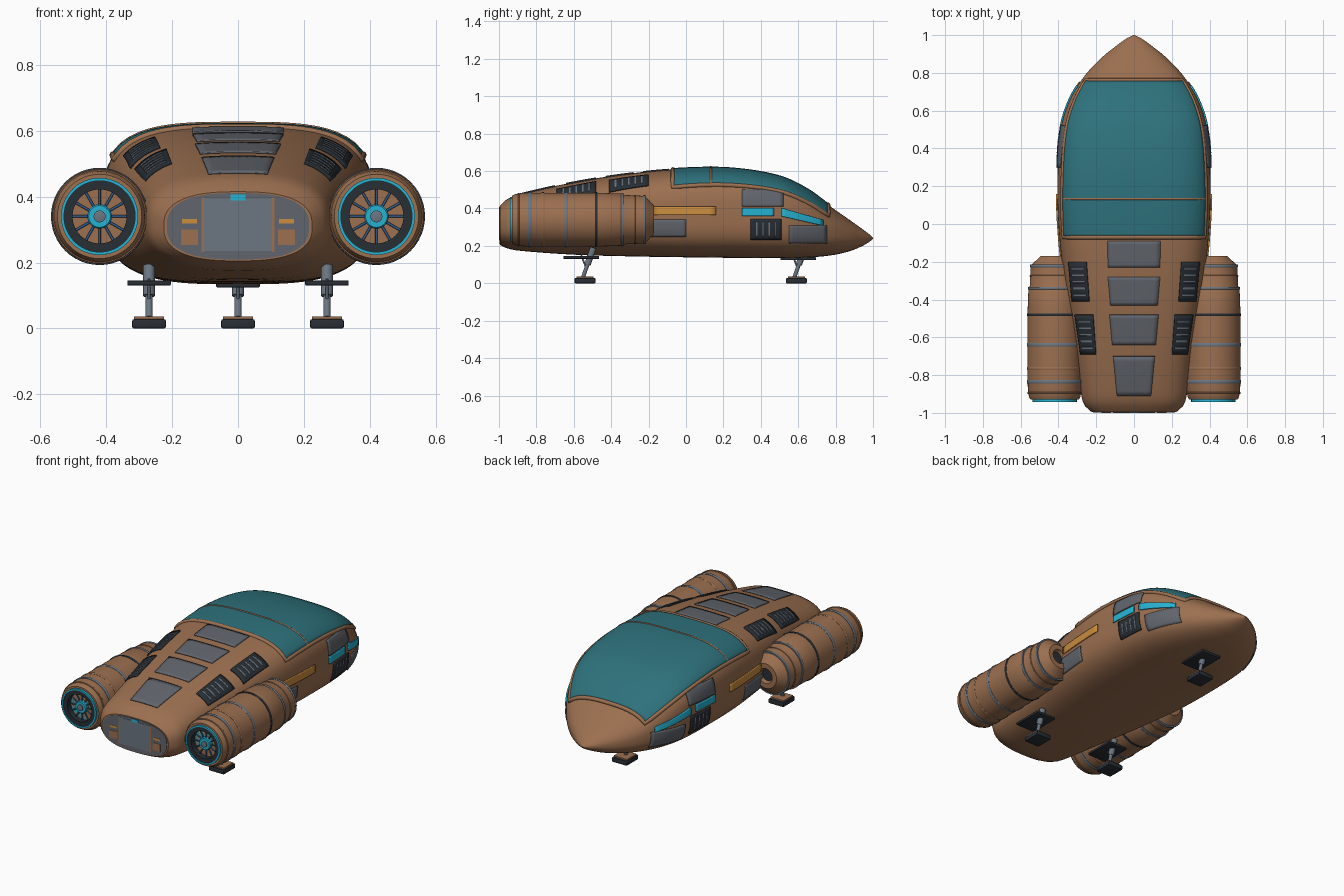
import bpy, bmesh, math
from mathutils import Vector

if "Cube" in bpy.data.objects:
    bpy.data.objects.remove(bpy.data.objects["Cube"])


def material(name, rgb):
    m = bpy.data.materials.new(name)
    m.use_nodes = True
    m.diffuse_color = (*rgb, 1)
    m.node_tree.nodes["Principled BSDF"].inputs["Base Color"].default_value = (*rgb, 1)
    return m


BROWN = material("copper brown", (.33, .16, .08))
TEAL = material("teal glass", (.027, .165, .2))
GREY = material("panel grey", (.12, .13, .15))
STEEL = material("steel", (.15, .18, .22))
DARK = material("charcoal", (.022, .028, .036))
CYAN = material("cyan light", (.02, .45, .65))
AMBER = material("amber", (.6, .27, .05))
BLUE = material("vane blue", (.03, .1, .24))


def finish(name, bm, mat, angle=35):
    me = bpy.data.meshes.new(name)
    bm.to_mesh(me)
    bm.free()
    ob = bpy.data.objects.new(name, me)
    bpy.context.collection.objects.link(ob)
    me.materials.append(mat)
    bpy.ops.object.select_all(action='DESELECT')
    ob.select_set(True)
    bpy.context.view_layer.objects.active = ob
    bpy.ops.object.shade_smooth_by_angle(angle=math.radians(angle))
    return ob


# Hull stations: y, half width, top, bottom, section exponent
STATIONS = [
    (-.995, .225, .415, .205, 2.6), (-.96, .262, .448, .188, 2.6), (-.9, .28, .473, .175, 2.6),
    (-.6, .32, .54, .153, 2.8), (-.3, .37, .587, .144, 3), (0, .4, .613, .139, 3.3),
    (.25, .405, .612, .136, 3.3), (.5, .388, .57, .134, 3.2), (.65, .343, .5, .138, 3),
    (.78, .265, .405, .15, 2.6), (.88, .172, .335, .173, 2.4), (.95, .085, .285, .203, 2.2),
    (.985, .035, .258, .225, 2), (1, .003, .243, .239, 2)]


def station(y):
    # Cubic Hermite interpolation between stations
    k = max(0, min(len(STATIONS) - 2, sum(s[0] <= y for s in STATIONS) - 1))
    a, b = STATIONS[k], STATIONS[k + 1]
    p, q = STATIONS[max(k - 1, 0)], STATIONS[min(k + 2, len(STATIONS) - 1)]
    h = b[0] - a[0]
    t = (y - a[0]) / h
    out = []
    for i in range(1, 5):
        m0, m1 = (b[i] - p[i]) / (b[0] - p[0]) * h, (q[i] - a[i]) / (q[0] - a[0]) * h
        out.append(a[i] + t * m0 + t * t * (3 * (b[i] - a[i]) - 2 * m0 - m1)
                   + t ** 3 * (2 * (a[i] - b[i]) + m0 + m1))
    w, top, bot, n = out
    return w, (top + bot) / 2, (top - bot) / 2, n


def on_top(x, y):
    w, zc, h, n = station(y)
    return Vector((x, y, zc + h * max(0, 1 - abs(x / w) ** n) ** (1 / n)))


def on_side(y, z, s):
    w, zc, h, n = station(y)
    return Vector((s * w * max(0, 1 - abs((z - zc) / h) ** n) ** (1 / n), y, z))


def section(y, scale=1, count=96):
    w, zc, h, n = station(y)
    pw = lambda v: math.copysign(abs(v) ** (2 / n), v)
    angles = [math.tau * i / count for i in range(count)]
    return [Vector((scale * w * pw(math.cos(a)), y, zc + scale * h * pw(math.sin(a)))) for a in angles]


def loft(name, mat, rings):
    bm = bmesh.new()
    rows = [[bm.verts.new(p) for p in r] for r in rings]
    for a, b in zip(rows, rows[1:]):
        for i in range(len(a)):
            j = (i + 1) % len(a)
            bm.faces.new((a[i], a[j], b[j], b[i]))
    bm.faces.new(rows[0])
    bm.faces.new(rows[-1])
    bmesh.ops.remove_doubles(bm, verts=bm.verts, dist=1e-5)
    bmesh.ops.recalc_face_normals(bm, faces=bm.faces)
    return finish(name, bm, mat)


def patch(name, mat, f, u=(0, 1), v=(0, 1), thick=.005, nu=10, nv=8):
    # Thin plate that follows the hull surface
    bm = bmesh.new()
    g = [[bm.verts.new(f(u[0] + (u[1] - u[0]) * i / nu, v[0] + (v[1] - v[0]) * j / nv))
          for j in range(nv + 1)] for i in range(nu + 1)]
    for i in range(nu):
        for j in range(nv):
            face = bm.faces.new((g[i][j], g[i + 1][j], g[i + 1][j + 1], g[i][j + 1]))
            face.normal_update()
            c = face.calc_center_median()
            if face.normal.dot(c - Vector((0, c.y, station(c.y)[1]))) < 0:
                face.normal_flip()
    ob = finish(name, bm, mat)
    mod = ob.modifiers.new("thickness", 'SOLIDIFY')
    mod.thickness, mod.offset = thick, 1
    return ob


def quad(place, c):
    # Bilinear map over four corners
    def f(u, v):
        p = [(1 - v) * ((1 - u) * c[0][i] + u * c[1][i]) + v * ((1 - u) * c[3][i] + u * c[2][i]) for i in (0, 1)]
        return place(*p)
    return f


def lathe(name, mat, profile, x, z, seg=48):
    return loft(name, mat, [[Vector((x + r * math.cos(math.tau * i / seg), y, z + r * math.sin(math.tau * i / seg)))
                             for i in range(seg)] for r, y in profile])


def box(name, mat, loc, size, bevel=0):
    bm = bmesh.new()
    bmesh.ops.create_cube(bm, size=1)
    for v in bm.verts:
        v.co = Vector(loc) + Vector(a * b for a, b in zip(v.co, size))
    if bevel:
        bmesh.ops.bevel(bm, geom=bm.edges, offset=bevel, segments=2, affect='EDGES', profile=.5)
    return finish(name, bm, mat)


def tube(name, mat, pts, radius, closed=False):
    cu = bpy.data.curves.new(name, 'CURVE')
    cu.dimensions, cu.bevel_depth, cu.bevel_resolution, cu.use_fill_caps = '3D', radius, 3, True
    sp = cu.splines.new('POLY')
    sp.points.add(len(pts) - 1)
    for q, p in zip(sp.points, pts):
        q.co = (*p, 1)
    sp.use_cyclic_u = closed
    cu.materials.append(mat)
    ob = bpy.data.objects.new(name, cu)
    bpy.context.collection.objects.link(ob)


# Hull
N = 90
loft("hull", BROWN, [section(-.995 + 1.995 * (1 - (1 - i / N) ** 1.3)) for i in range(N + 1)])


# Canopy glass and its frame
def glass(u, v):
    y = -.07 + .83 * v
    return on_top((2 * u - 1) * station(y)[0] * (.94 - .03 * v), y)


patch("canopy", TEAL, glass, thick=.007, nu=48, nv=40)
steps = [i / 30 for i in range(31)]
loop = [glass(t, 0) for t in steps] + [glass(1, t) for t in steps[1:]]
loop += [glass(1 - t, 1) for t in steps[1:]] + [glass(0, 1 - t) for t in steps[1:-1]]
tube("canopy_frame", BROWN, loop, .012, True)
tube("canopy_rib", BROWN, [glass(t, .245) + Vector((0, 0, .005)) for t in steps], .006)

# Dorsal panels
for k, (y0, y1, a, b) in enumerate([(-.23, -.09, .138, .14), (-.43, -.28, .125, .138),
                                    (-.64, -.48, .115, .13), (-.91, -.7, .09, .11)]):
    patch(f"dorsal_panel_{k + 1}", GREY, quad(on_top, [(-a, y0), (a, y0), (b, y1), (-b, y1)]))


def vent(name, f, slats, across):
    patch(name, DARK, f, thick=.007)
    for k in range(slats):
        c = (k + 1) / (slats + 1)
        u, v = ((.15, .85), (c - .022, c + .022))
        patch(f"{name}_slat_{k + 1}", STEEL, f, u if across else v, v if across else u, .0095)


for s, side in ((1, "left"), (-1, "right")):
    # Dorsal vents
    for k, c in enumerate([[(.235, -.41), (.325, -.41), (.345, -.2), (.25, -.2)],
                           [(.2, -.69), (.28, -.69), (.31, -.48), (.215, -.48)]]):
        vent(f"{side}_dorsal_vent_{k + 1}", quad(lambda x, y: on_top(s * x, y), c), 5, True)

    # Side panels, lights and vent
    flank = lambda y, z: on_side(y, z, s)
    rect = lambda y0, y1, z0, z1: [(y0, z0), (y1, z0), (y1, z1), (y0, z1)]
    for name, mat, c in [
            ("upper_panel", GREY, rect(.3, .52, .41, .5)), ("nose_panel", GREY, rect(.55, .75, .215, .31)),
            ("aft_panel", GREY, rect(-.19, 0, .25, .34)), ("amber_strip", AMBER, rect(-.17, .16, .365, .41)),
            ("side_light", CYAN, rect(.3, .47, .36, .402)),
            ("nose_light", CYAN, [(.51, .358), (.73, .308), (.73, .338), (.51, .402)])]:
        patch(f"{side}_{name}", mat, quad(flank, c), thick=.006 if mat == GREY else .008)
    vent(f"{side}_side_vent", quad(flank, rect(.345, .51, .235, .345)), 4, False)

    # Engine nacelle
    X, Z = .42 * s, .34
    lathe(f"{side}_nacelle", BROWN, [
        (0, -.2), (.035, -.2), (.045, -.17), (.075, -.17), (.118, -.212), (.127, -.222), (.132, -.33),
        (.139, -.345), (.143, -.45), (.144, -.6), (.144, -.8), (.142, -.88), (.136, -.915), (.128, -.93),
        (.114, -.93), (.112, -.89), (0, -.89)], X, Z)
    lathe(f"{side}_intake", DARK, [(0, -.19), (.036, -.19), (.036, -.205), (0, -.205)], X, Z)
    for k, (y, w, r, mat) in enumerate([(-.222, .014, .131, STEEL), (-.275, .008, .133, BROWN),
                                        (-.34, .014, .142, STEEL), (-.48, .014, .147, DARK),
                                        (-.64, .018, .1475, STEEL), (-.765, .018, .147, BROWN),
                                        (-.835, .018, .1475, STEEL), (-.895, .01, .144, BROWN)]):
        lathe(f"{side}_nacelle_band_{k + 1}", mat, [(r - .02, y + w / 2), (r - .002, y + w / 2), (r, y + w / 4),
              (r, y - w / 4), (r - .002, y - w / 2), (r - .02, y - w / 2)], X, Z)
    # Exhaust: glowing rim, dark liner, vanes and hub
    for name, mat, r0, r1, y0, y1 in [("rim", CYAN, .108, .117, -.9, -.942), ("liner", DARK, .082, .109, -.89, -.936)]:
        lathe(f"{side}_exhaust_{name}", mat, [(r1, y0), (r1, y1), (r0, y1), (r0, y0)], X, Z)
    lathe(f"{side}_exhaust_back", DARK, [(.09, -.88), (.09, -.897), (0, -.897)], X, Z)
    lathe(f"{side}_hub_ring", CYAN, [(.037, -.89), (.037, -.92), (.033, -.925), (0, -.925)], X, Z)
    lathe(f"{side}_hub_cap", STEEL, [(.018, -.92), (.018, -.932), (0, -.936)], X, Z)
    for k in range(12):
        a = math.tau * k / 12
        d = Vector((math.cos(a), 0, math.sin(a)))
        base = Vector((X, -.908, Z))
        tube(f"{side}_vane_{k + 1}", BLUE, [base + d * .03, base + d * .092], .004)

    # Stern details
    box(f"{side}_stern_amber", AMBER, (.147 * s, -.9965, .325), (.046, .007, .013))
    box(f"{side}_stern_hatch", BROWN, (.147 * s, -.9965, .277), (.052, .007, .046))
    box(f"{side}_stern_seam", BROWN, (.107 * s, -.9965, .315), (.007, .007, .165))

# Stern plate
loft("stern_plate", GREY, [[p + Vector((0, dy, 0)) for p in section(-.995, .96)] for dy in (.002, -.003)])
box("stern_door", STEEL, (0, -.9965, .315), (.205, .006, .16))
box("stern_light", CYAN, (0, -.9965, .398), (.046, .007, .018))

# Landing gear
for name, x, y, pz in (("nose", 0, .59, .132), ("left_rear", .27, -.54, .138), ("right_rear", -.27, -.54, .138)):
    box(f"{name}_foot", DARK, (x, y, .014), (.102, .112, .028), .005)
    box(f"{name}_foot_cap", BROWN, (x, y, .032), (.09, .09, .008))
    foot, top = Vector((x, y - .01, .034)), Vector((x, y + .045, .19))
    tube(f"{name}_strut", STEEL, [foot, top], .011)
    tube(f"{name}_sleeve", STEEL, [foot.lerp(top, .42), top], .018)
    tube(f"{name}_brace", STEEL, [foot.lerp(top, .3), Vector((x, y - .02, .15))], .005)
    box(f"{name}_gear_door", DARK, (x, y + (.01 if x == 0 else -.02), pz), (.132, .19, .015), .003)
